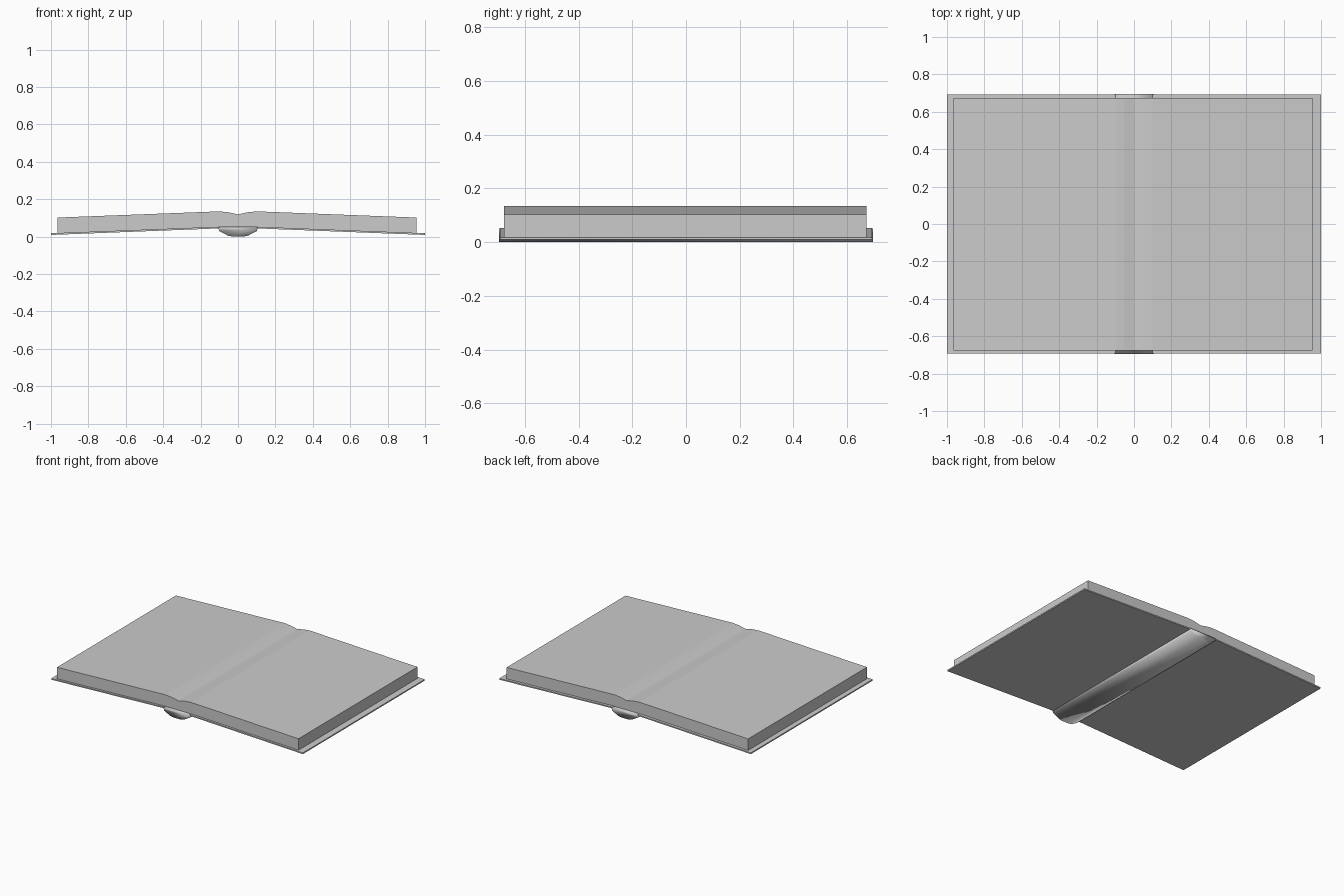
import bpy, bmesh

if "Cube" in bpy.data.objects:
    bpy.data.objects.remove(bpy.data.objects["Cube"])

grey = bpy.data.materials.new("plain grey")
grey.diffuse_color = (0.6, 0.6, 0.6, 1)
grey.use_nodes = True
grey.node_tree.nodes["Principled BSDF"].inputs["Base Color"].default_value = grey.diffuse_color


def extrude_profile(name, profile, y0, y1):
    """Solid made by sweeping an x-z outline along y."""
    bm = bmesh.new()
    face = bm.faces.new([bm.verts.new((x, y0, z)) for x, z in profile])
    swept = bmesh.ops.extrude_face_region(bm, geom=[face])
    for v in swept["geom"]:
        if isinstance(v, bmesh.types.BMVert):
            v.co.y = y1
    bmesh.ops.recalc_face_normals(bm, faces=bm.faces)
    mesh = bpy.data.meshes.new(name)
    bm.to_mesh(mesh)
    bm.free()
    mesh.materials.append(grey)
    obj = bpy.data.objects.new(name, mesh)
    bpy.context.collection.objects.link(obj)
    return obj


# Two thin cover boards sloping down from the spine
for side, name in ((-1, "left_cover"), (1, "right_cover")):
    board = [(0.10, 0.044), (1.0, 0.009), (1.0, 0.018), (0.10, 0.053)]
    extrude_profile(name, [(side * x, z) for x, z in board], -0.692, 0.692)

# Page block with a shallow gutter down the middle
pages = [(-0.965, 0.018), (-0.10, 0.052), (0.10, 0.052), (0.955, 0.018),
         (0.955, 0.102), (0.10, 0.135), (0.05, 0.130), (0.0, 0.119),
         (-0.05, 0.130), (-0.10, 0.135), (-0.965, 0.102)]
extrude_profile("page_block", pages, -0.677, 0.673)

# Rounded spine bulging below the covers
half = [(0.03, 0.0), (0.055, 0.006), (0.10, 0.03), (0.107, 0.05)]
spine = extrude_profile("spine", half + [(-x, z) for x, z in reversed(half)], -0.696, 0.696)
for p in spine.data.polygons:
    p.use_smooth = True
